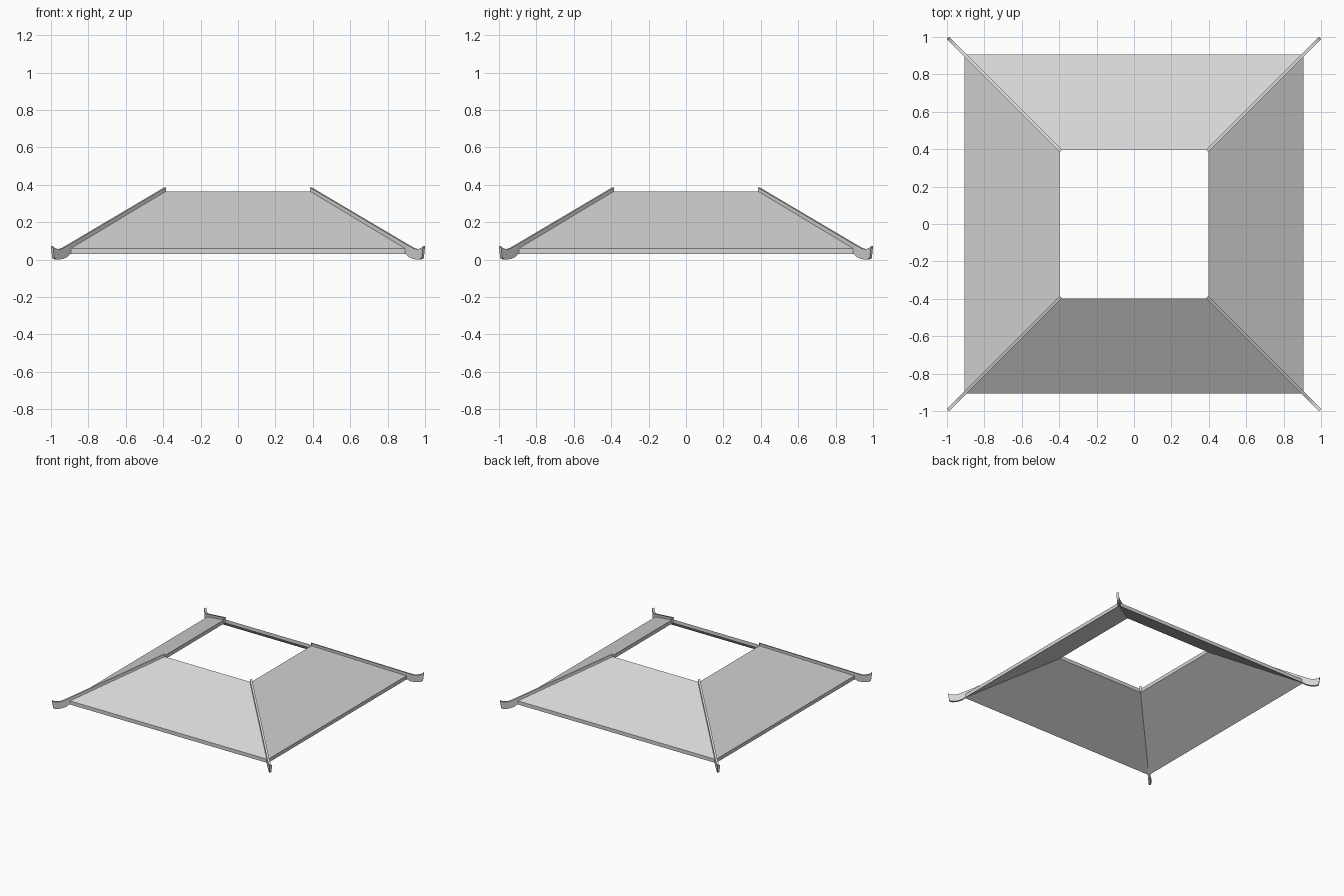
import bpy, bmesh, math
from mathutils import Matrix

cube = bpy.data.objects.get("Cube")
if cube:
    bpy.data.objects.remove(cube, do_unlink=True)

grey = bpy.data.materials.new("light_grey")
grey.use_nodes = True
grey.diffuse_color = (0.66, 0.66, 0.66, 1)
grey.node_tree.nodes["Principled BSDF"].inputs["Base Color"].default_value = grey.diffuse_color


def finish(bm, name):
    bmesh.ops.recalc_face_normals(bm, faces=bm.faces)
    mesh = bpy.data.meshes.new(name)
    bm.to_mesh(mesh)
    bm.free()
    mesh.materials.append(grey)
    obj = bpy.data.objects.new(name, mesh)
    bpy.context.collection.objects.link(obj)
    return obj


def skin(bm, rings, close_loop):
    """Bridge successive rings of four vertices with quads."""
    pairs = list(zip(rings, rings[1:]))
    if close_loop:
        pairs.append((rings[-1], rings[0]))
    for a, b in pairs:
        for i in range(4):
            j = (i + 1) % 4
            bm.faces.new((a[i], a[j], b[j], b[i]))


# Roof slab: four sloping sides around a square opening
eave, opening = 0.905, 0.397
profile = [(eave, 0.03), (eave, 0.06), (opening, 0.365), (opening, 0.335)]
bm = bmesh.new()
rings = [[bm.verts.new((sx * r, sy * r, z))
          for sx, sy in ((1, 1), (-1, 1), (-1, -1), (1, -1))]
         for r, z in profile]
skin(bm, rings, True)
finish(bm, "roof_slab")

# Hip ridges: thin bars down each corner ending in an upturned curl
# stations: (reach at top, top height, reach at bottom, bottom height)
stations = [
    (0.391, 0.385, 0.391, 0.345),
    (0.905, 0.081, 0.900, 0.032),
    (0.938, 0.062, 0.920, 0.013),
    (0.954, 0.057, 0.944, 0.003),
    (0.972, 0.058, 0.966, 0.0),
    (0.986, 0.063, 0.980, 0.003),
    (0.9945, 0.072, 0.988, 0.010),
]
half_width = 0.008
names = ("back_left", "back_right", "front_right", "front_left")
for k, corner in enumerate(names):
    bm = bmesh.new()
    rings = []
    for top, zt, bottom, zb in stations:
        section = ((top, -1, zt), (top, 1, zt), (bottom, 1, zb), (bottom, -1, zb))
        rings.append([bm.verts.new((r * math.sqrt(2), s * half_width, z))
                      for r, s, z in section])
    skin(bm, rings, False)
    bm.faces.new(rings[0])
    bm.faces.new(rings[-1])
    turn = Matrix.Rotation(math.radians(45 + 90 * k), 3, "Z")
    bmesh.ops.transform(bm, matrix=turn.to_4x4(), verts=bm.verts)
    finish(bm, "hip_ridge_" + corner)
